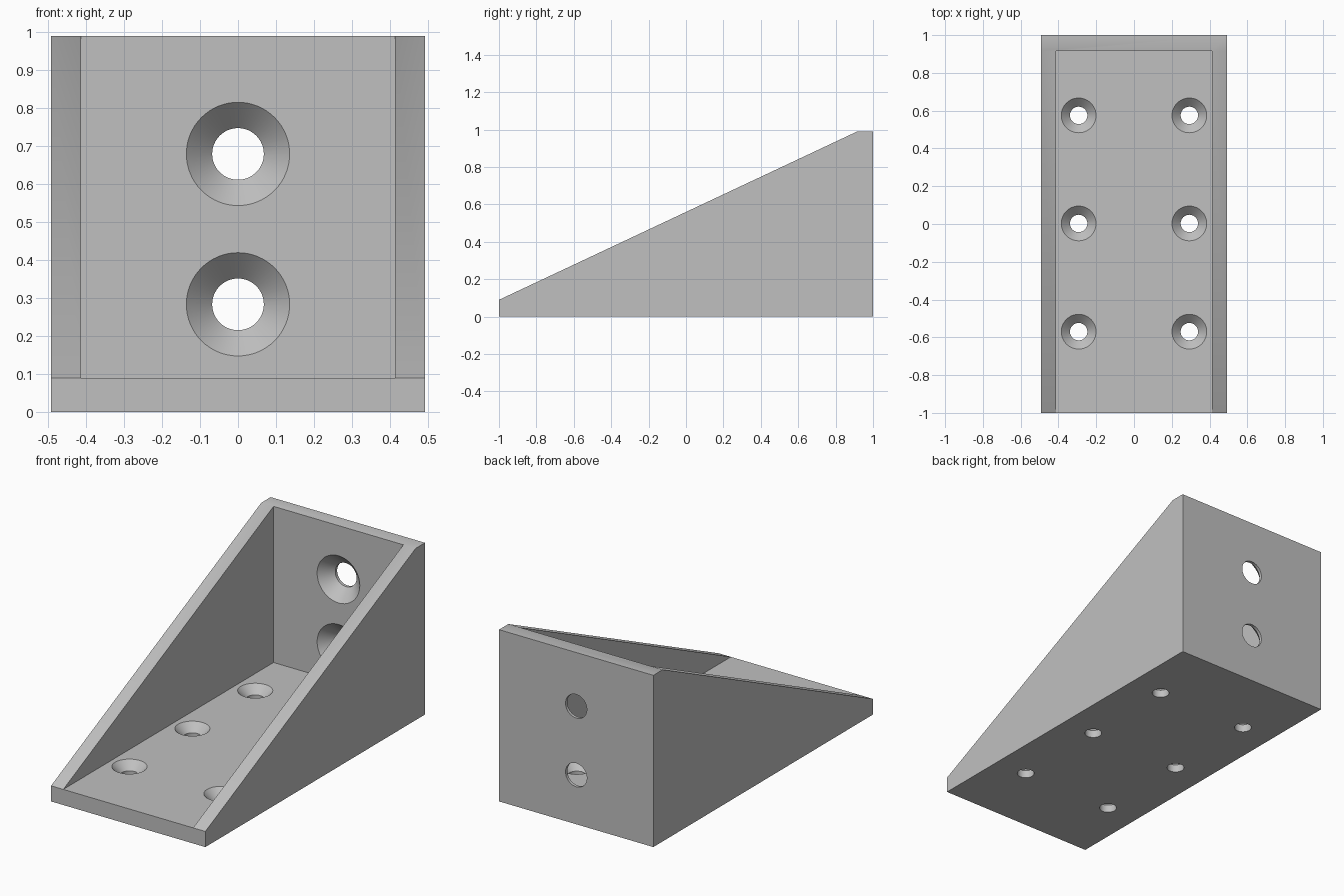
import bpy
import bmesh
from mathutils import Matrix, Vector

cube = bpy.data.objects.get("Cube")
if cube:
    bpy.data.objects.remove(cube, do_unlink=True)

HALF_W, INNER_W = 0.492, 0.414
HEIGHT, FLOOR, BACK = 0.99, 0.09, 0.915

grey = bpy.data.materials.new("plain grey")
grey.use_nodes = True
colour = (0.53, 0.53, 0.53, 1)
grey.diffuse_color = colour
grey.node_tree.nodes["Principled BSDF"].inputs["Base Color"].default_value = colour


def add_object(name, bm):
    bmesh.ops.recalc_face_normals(bm, faces=bm.faces)
    mesh = bpy.data.meshes.new(name)
    bm.to_mesh(mesh)
    bm.free()
    mesh.materials.append(grey)
    obj = bpy.data.objects.new(name, mesh)
    bpy.context.collection.objects.link(obj)
    return obj


def extrude_profile(name, profile, half_width):
    """Extrude a (y, z) side profile across x."""
    bm = bmesh.new()
    face = bm.faces.new([bm.verts.new((-half_width, y, z)) for y, z in profile])
    moved = bmesh.ops.extrude_face_region(bm, geom=[face])["geom"]
    verts = [v for v in moved if isinstance(v, bmesh.types.BMVert)]
    bmesh.ops.translate(bm, vec=(2 * half_width, 0, 0), verts=verts)
    return add_object(name, bm)


def add_drill(bm, place, radius, thickness):
    """Countersunk drill: its local z points out of the plate, z = 0 on the surface."""
    extra = 0.02
    rings = [(-thickness - extra, radius), (-radius, radius),
             (0, 2 * radius), (extra, 2 * radius)]
    segments, loops = 64, []
    for z, r in rings:
        ring = bmesh.ops.create_circle(bm, segments=segments, radius=r,
                                       matrix=place @ Matrix.Translation((0, 0, z)))
        loops.append(ring["verts"])
    for low, high in zip(loops, loops[1:]):
        for i in range(segments):
            j = (i + 1) % segments
            bm.faces.new((low[i], low[j], high[j], high[i]))
    bm.faces.new(loops[0])
    bm.faces.new(loops[-1])


# Solid wedge body
bracket = extrude_profile("angle_bracket", [(-1, 0), (1, 0), (1, HEIGHT),
                                            (BACK, HEIGHT), (-1, FLOOR)], HALF_W)

# Hollow between the side ribs, above the floor and in front of the back plate
pocket = extrude_profile("pocket_cutter", [(-1.2, FLOOR), (BACK, FLOOR),
                                           (BACK, 1.2), (-1.2, 1.2)], INNER_W)

# Countersunk screw holes in the floor and the back plate
bm = bmesh.new()
for x in (-0.293, 0.293):
    for y in (-0.57, 0.003, 0.575):
        add_drill(bm, Matrix.Translation((x, y, FLOOR)), 0.046, FLOOR)
face_front = Vector((0, -1, 0)).to_track_quat('Z', 'Y').to_matrix().to_4x4()
for z in (0.284, 0.68):
    add_drill(bm, Matrix.Translation((0, BACK, z)) @ face_front, 0.068, 1 - BACK)
drills = add_object("screw_hole_cutter", bm)

for cutter in (pocket, drills):
    mod = bracket.modifiers.new(cutter.name, 'BOOLEAN')
    mod.operation = 'DIFFERENCE'
    mod.solver = 'EXACT'
    mod.object = cutter

# Bake the cuts, then drop the cutters
bpy.ops.object.select_all(action='DESELECT')
bpy.context.view_layer.objects.active = bracket
bracket.select_set(True)
for mod in list(bracket.modifiers):
    bpy.ops.object.modifier_apply(modifier=mod.name)
for cutter in (pocket, drills):
    bpy.data.objects.remove(cutter, do_unlink=True)
bpy.ops.object.shade_smooth_by_angle(angle=0.5)
